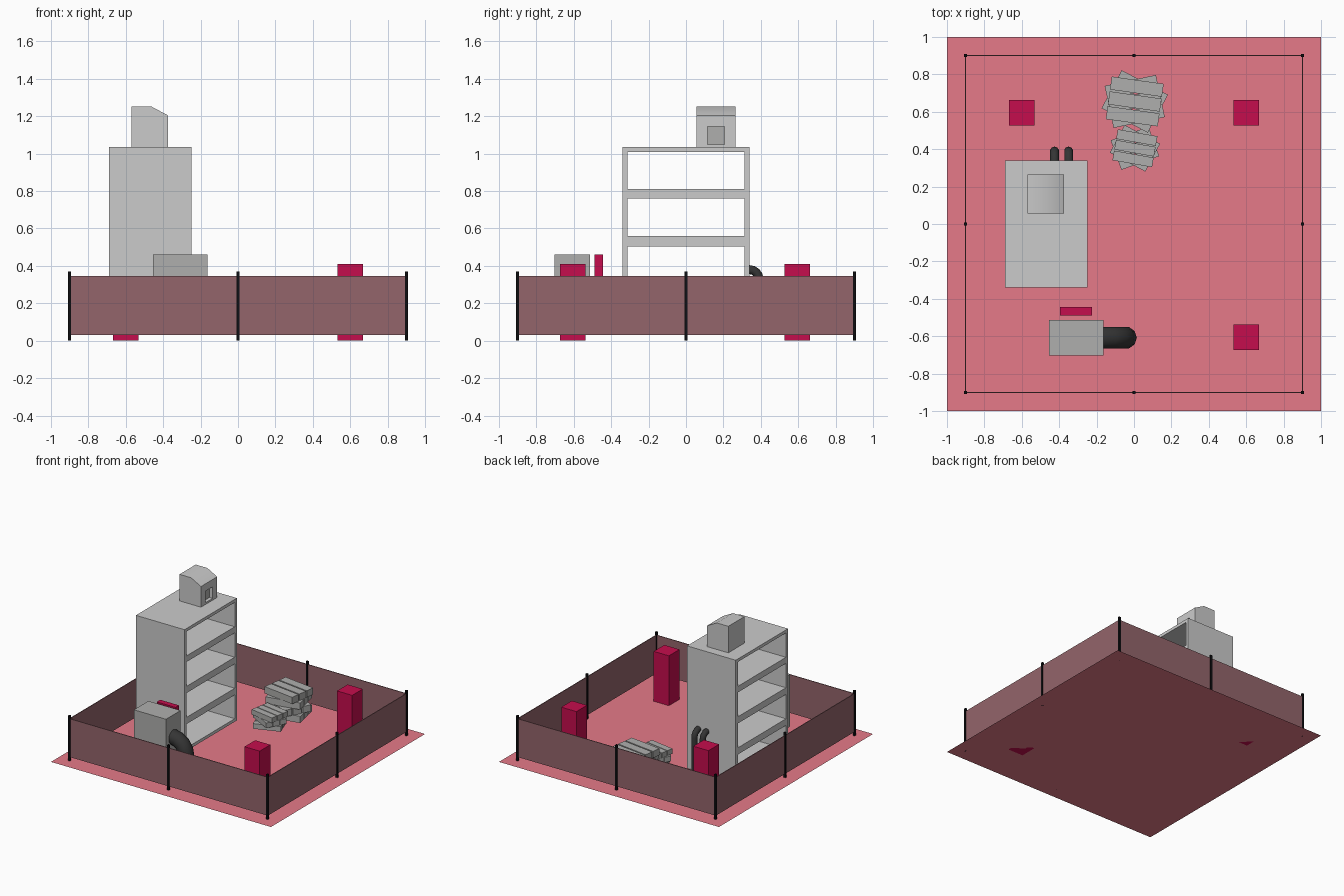
import bpy, bmesh
from math import radians, sin, cos, pi
from mathutils import Vector, Matrix

if "Cube" in bpy.data.objects:
    bpy.data.objects.remove(bpy.data.objects["Cube"])


def material(name, rgb):
    m = bpy.data.materials.new(name)
    m.diffuse_color = (*rgb, 1)
    m.use_nodes = True
    m.node_tree.nodes["Principled BSDF"].inputs["Base Color"].default_value = m.diffuse_color
    return m


PINK = material("ground_pink", (0.79, 0.195, 0.25))
CRIMSON = material("crimson", (0.56, 0.004, 0.075))
MAROON = material("dusty_maroon", (0.295, 0.13, 0.147))
BLACK = material("black", (0.004, 0.004, 0.005))
DARK = material("dark_grey", (0.035, 0.035, 0.035))
GREY = material("mid_grey", (0.43, 0.43, 0.42))


def finish(name, bm, mat=None):
    bmesh.ops.recalc_face_normals(bm, faces=bm.faces)
    me = bpy.data.meshes.new(name)
    bm.to_mesh(me)
    bm.free()
    ob = bpy.data.objects.new(name, me)
    bpy.context.collection.objects.link(ob)
    if mat:
        me.materials.append(mat)
    return ob


def smooth(ob, angle):
    bpy.ops.object.select_all(action='DESELECT')
    ob.select_set(True)
    bpy.context.view_layer.objects.active = ob
    bpy.ops.object.shade_smooth_by_angle(angle=radians(angle))


def add_box(bm, x, y, z, rot=None):
    lo, hi = Vector((x[0], y[0], z[0])), Vector((x[1], y[1], z[1]))
    m = Matrix.Translation((lo + hi) / 2) @ Matrix.Diagonal((*(hi - lo), 1))
    bmesh.ops.create_cube(bm, size=1, matrix=(rot or Matrix()) @ m)


def box(name, x, y, z, mat=None):
    bm = bmesh.new()
    add_box(bm, x, y, z)
    return finish(name, bm, mat)


def pipe(name, start, out, major, minor, end_z, mat, sides=10, steps=4):
    # quarter bend leaving a wall, then straight down
    out, up = Vector(out), Vector((0, 0, 1))
    side = out.cross(up)
    path = []
    for i in range(steps + 1):
        a = pi / 2 * i / steps
        radial = out * sin(a) + up * cos(a)
        path.append((Vector(start) + radial * major, radial))
    path.append((Vector((path[-1][0].x, path[-1][0].y, end_z)), out))
    bm = bmesh.new()
    rings = []
    for c, radial in path:
        rings.append([bm.verts.new(c + minor * (radial * cos(t) + side * sin(t)))
                      for t in (2 * pi * k / sides for k in range(sides))])
    for a, b in zip(rings, rings[1:]):
        for k in range(sides):
            n = (k + 1) % sides
            bm.faces.new((a[k], a[n], b[n], b[k]))
    bm.faces.new(rings[0])
    bm.faces.new(rings[-1])
    ob = finish(name, bm, mat)
    smooth(ob, 50)
    return ob


def plank_stack(name, centre, length, width, pitch, thick, angles):
    # each layer is three planks, twisted against the one below
    bm = bmesh.new()
    for i, ang in enumerate(angles):
        z = 0.03 + i * thick
        rot = Matrix.Translation((*centre, 0)) @ Matrix.Rotation(radians(ang), 4, 'Z')
        for j in (-1, 0, 1):
            add_box(bm, (-length / 2, length / 2),
                    (j * pitch - width / 2, j * pitch + width / 2), (z, z + thick), rot)
    return finish(name, bm, GREY)


# ground sheet
bm = bmesh.new()
bmesh.ops.create_grid(bm, x_segments=1, y_segments=1, size=1)
finish("ground_sheet", bm, PINK)

# perimeter fence: four panels and eight posts
F = 0.9
for s, tag in ((-1, "front"), (1, "back")):
    box("fence_panel_" + tag, (-F, F), (s * F - .003, s * F + .003), (.03, .345), MAROON)
for s, tag in ((-1, "left"), (1, "right")):
    box("fence_panel_" + tag, (s * F - .003, s * F + .003), (-F, F), (.03, .345), MAROON)
for i in (-1, 0, 1):
    for j in (-1, 0, 1):
        if i or j:
            box("fence_post", (i * F - .008, i * F + .008), (j * F - .008, j * F + .008),
                (0, .37), BLACK)

# crimson corner pillars
for x, y in ((-.6, .595), (.6, .595), (.6, -.605)):
    box("pillar", (x - .069, x + .069), (y - .069, y + .069), (0, .41), CRIMSON)

# open shelf tower: side walls and boards
X = (-.69, -.248)
for s in (-1, 1):
    y = sorted((s * .34, s * .312))
    box("tower_side_wall", X, y, (.03, 1.035))
for lo, hi in ((1.01, 1.035), (.76, .81), (.505, .56), (.25, .305), (.03, .055)):
    box("tower_floor", X, (-.312, .312), (lo, hi))

# roof cabin with sloped front and a recessed doorway
profile = [(-.57, 1.035), (-.375, 1.035), (-.375, 1.205), (-.465, 1.253), (-.57, 1.253)]
bm = bmesh.new()
face = bm.faces.new([bm.verts.new((x, .055, z)) for x, z in profile])
ext = bmesh.ops.extrude_face_region(bm, geom=[face])
bmesh.ops.translate(bm, vec=(0, .21, 0),
                    verts=[v for v in ext["geom"] if isinstance(v, bmesh.types.BMVert)])
cabin = finish("roof_cabin", bm)
smooth(cabin, 35)
cutter = box("doorway_cutter", (-.405, -.35), (.115, .205), (1.05, 1.145))
cutter.hide_render = True
cutter.hide_viewport = True
cut = cabin.modifiers.new("doorway", 'BOOLEAN')
cut.operation = 'DIFFERENCE'
cut.solver = 'EXACT'
cut.object = cutter
# dark door at the back of the recess
box("cabin_door", (-.41, -.403), (.115, .205), (1.05, 1.145), GREY)

# side machine, its control board and exhaust duct
box("machine_box", (-.455, -.163), (-.702, -.512), (.03, .46), GREY)
box("control_board", (-.395, -.225), (-.49, -.445), (.03, .46), CRIMSON)
pipe("machine_duct", (-.165, -.608, .16), (1, 0, 0), .12, .06, .035, DARK)

# twin pipes behind the tower
for x in (-.425, -.35):
    pipe("tower_pipe", (x, .34, .33), (0, 1, 0), .05, .024, .035, DARK)

# plank stacks
plank_stack("large_plank_stack", (.004, .655), .28, .07, .08, .055, (12, -28, 12, -8))
plank_stack("small_plank_stack", (.005, .405), .215, .052, .058, .042, (20, -28, -10))
